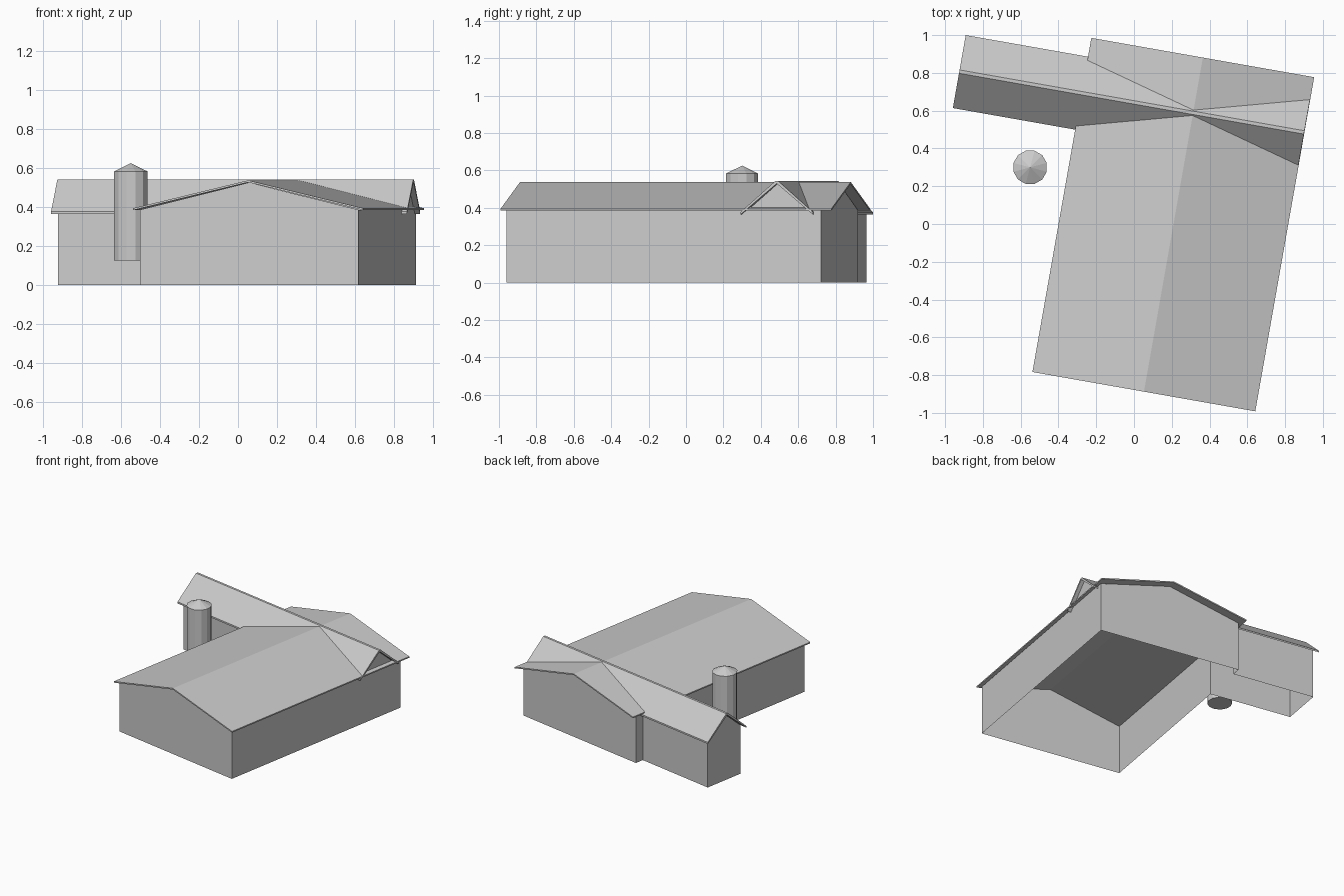
import bpy, math
from mathutils import Matrix

if "Cube" in bpy.data.objects:
    bpy.data.objects.remove(bpy.data.objects["Cube"])

TURN = Matrix.Rotation(math.radians(-10), 4, 'Z')   # whole building is turned


def add_mesh(name, verts, faces, turned=True):
    me = bpy.data.meshes.new(name)
    me.from_pydata(verts, [], faces)
    if turned:
        me.transform(TURN)
    me.update()
    ob = bpy.data.objects.new(name, me)
    bpy.context.collection.objects.link(ob)
    return ob


def gable_roof(name, place, start, end, half, eave, ridge, thick, flat):
    """Thin chevron section swept along a straight ridge."""
    prof = [(-half, eave), (-flat, ridge), (flat, ridge), (half, eave),
            (half, eave - thick), (0, ridge - thick), (-half, eave - thick)]
    n = len(prof)
    verts = [place(s, t, z) for s in (start, end) for t, z in prof]
    faces = [(i, (i + 1) % n, n + (i + 1) % n, n + i) for i in range(n)]
    # end caps, split at the ridge
    for k in (0, n):
        cap = [(0, 1, 5, 6), (1, 2, 5), (2, 3, 4, 5)]
        for f in cap:
            f = tuple(i + k for i in f)
            faces.append(f[::-1] if k == 0 else f)
    ob = add_mesh(name, verts, faces)
    import bmesh
    bm = bmesh.new()
    bm.from_mesh(ob.data)
    bmesh.ops.recalc_face_normals(bm, faces=bm.faces)
    bm.to_mesh(ob.data)
    bm.free()


# Layout in the building's own axes
L, R, F, B = -0.362, 0.775, -0.838, 0.87     # main walls
WL, WF, WB = -1.02, 0.47, 0.80               # side wing walls
MID, WMID, TOP = 0.2055, 0.634, 0.386        # ridge lines and wall height

# Walls: one open-bottomed outline around main block and wing
outline = [(L, F), (R, F), (R, B), (L, B), (L, WB), (WL, WB), (WL, WF), (L, WF)]
n = len(outline)
verts = [(x, y, z) for z in (0, TOP) for x, y in outline]
add_mesh("walls", verts, [(i, (i + 1) % n, n + (i + 1) % n, n + i) for i in range(n)])

# Gable triangles
add_mesh("front_gable", [(L, F, TOP), (R, F, TOP), (MID, F, 0.526)], [(0, 1, 2)])
add_mesh("back_gable", [(R, B, TOP), (L, B, TOP), (MID, B, 0.526)], [(0, 1, 2)])
add_mesh("wing_left_gable", [(WL, WB, TOP), (WL, WF, TOP), (WL, WMID, 0.528)], [(0, 1, 2)])
add_mesh("wing_right_gable", [(R, WF, TOP), (R, WB, TOP), (R, WMID, 0.528)], [(0, 1, 2)])

# Roofs
gable_roof("main_roof", lambda s, t, z: (MID + t, s, z),
           -0.865, 0.931, 0.599, 0.394, 0.537, 0.01, 0.001)
gable_roof("wing_roof", lambda s, t, z: (s, WMID + t, z),
           -1.051, 0.803, 0.196, 0.377, 0.542, 0.013, 0.009)

# Twelve-sided silo with a conical cap
for name, r1, r2, z0, z1 in (("silo_body", 0.089, 0.089, 0.125, 0.582),
                             ("silo_cap", 0.091, 0.0, 0.582, 0.625)):
    bpy.ops.mesh.primitive_cone_add(vertices=12, radius1=r1, radius2=r2, depth=z1 - z0,
                                    location=(-0.55, 0.30, (z0 + z1) / 2),
                                    rotation=(0, 0, math.radians(15)))
    bpy.context.object.name = name
